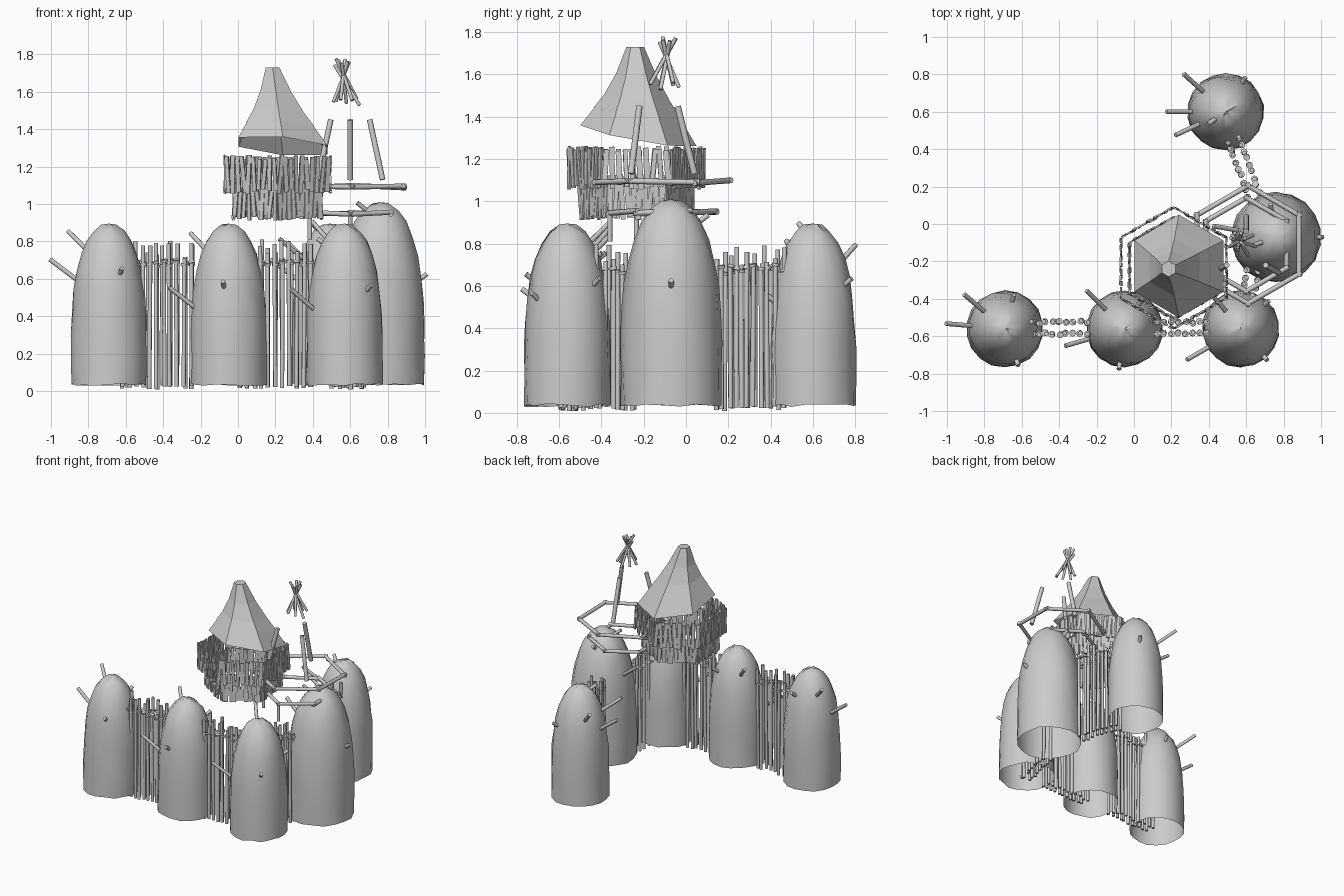
import bpy, bmesh, math, random
from mathutils import Vector, Matrix

random.seed(7)
cube = bpy.data.objects.get("Cube")
if cube:
    bpy.data.objects.remove(cube, do_unlink=True)

grey = bpy.data.materials.new("plain grey")
grey.use_nodes = True
tone = (.6, .6, .6, 1)
grey.diffuse_color = tone
grey.node_tree.nodes["Principled BSDF"].inputs["Base Color"].default_value = tone


def jitter(amount):
    return random.uniform(-amount, amount)


def finish(bm, name, smooth=False):
    mesh = bpy.data.meshes.new(name)
    bmesh.ops.recalc_face_normals(bm, faces=bm.faces)
    bm.to_mesh(mesh)
    bm.free()
    mesh.materials.append(grey)
    ob = bpy.data.objects.new(name, mesh)
    bpy.context.collection.objects.link(ob)
    if smooth:
        bpy.ops.object.select_all(action='DESELECT')
        ob.select_set(True)
        bpy.context.view_layer.objects.active = ob
        bpy.ops.object.shade_smooth_by_angle(angle=math.radians(50))


def rod(bm, start, end, radius):
    axis = end - start
    turn = axis.to_track_quat('Z', 'Y').to_matrix().to_4x4()
    place = Matrix.Translation((start + end) / 2) @ turn
    bmesh.ops.create_cone(bm, cap_ends=True, segments=8, radius1=radius, radius2=radius,
                          depth=axis.length, matrix=place)


def loft(bm, rings):
    for low, high in zip(rings, rings[1:]):
        for i in range(len(low)):
            bm.faces.new((low[i - 1], low[i], high[i], high[i - 1]))


def circle_points(centre, radius, count):
    # The first corner points to the back
    turns = [math.tau * k / count for k in range(count)]
    return [centre + radius * Vector((math.sin(a), math.cos(a), 0)) for a in turns]


# Domed towers, hollow and open underneath, with slanting pegs
FOOT = .035


def dome_width(height):
    return math.sqrt(max(0, 1 - height ** 3.7))


def tower(name, x, y, radius, top, pegs, studs):
    bm = bmesh.new()
    rise, levels, rings = top - FOOT, 10, []
    for k in range(levels):
        height = math.sin(math.pi / 2 * k / levels)
        centre = Vector((x, y, FOOT + rise * height))
        ring = []
        for p in circle_points(centre, radius * dome_width(height), 18):
            p = centre + (p - centre) * (1 + jitter(.02))
            p.z += jitter(.007)
            ring.append(bm.verts.new(p))
        rings.append(ring)
    loft(bm, rings)
    tip = bm.verts.new((x, y, top))
    last = rings[-1]
    for i in range(len(last)):
        bm.faces.new((last[i - 1], last[i], tip))
    finish(bm, name, True)

    bm = bmesh.new()
    for group, length in ((pegs, .19), (studs, .06)):
        for angle, z in group:
            a = math.radians(angle)
            out = Vector((math.cos(a), math.sin(a), 0))
            reach = radius * dome_width((z - FOOT) / rise) * .9
            start = Vector((x, y, z)) + out * reach
            rod(bm, start, start + (out + Vector((0, 0, .75))).normalized() * length, .0125)
    finish(bm, name + "_pegs", True)


FRONT, RADIUS, TOP = -.56, .205, .895
tower("left_end_tower", -.69, FRONT, RADIUS, TOP, [(140, .74), (175, .59)],
      [(75, .72), (290, .62)])
tower("middle_tower", -.05, FRONT, RADIUS, TOP, [(135, .73), (196, .44)],
      [(60, .72), (262, .55)])
tower("corner_tower", .57, FRONT, RADIUS, TOP, [(210, .43), (130, .79)],
      [(310, .53), (45, .6)])
tower("large_tower", .76, -.07, .24, 1.01, [(170, .7)], [(200, .97), (100, .9), (0, .59)])
tower("rear_tower", .49, .6, RADIUS, TOP, [(138, .68), (180, .59), (205, .7)],
      [(215, .86), (60, .6), (280, .52)])


# Palisades: double rows of thin posts with small bindings
def palisade(name, start, end, count):
    bm = bmesh.new()
    start, end = Vector(start), Vector(end)
    side = (end - start).orthogonal().normalized() * .031
    for offset in (-side, side):
        for i in range(count):
            p = (start.lerp(end, i / (count - 1)) + offset).to_3d()
            p += Vector((jitter(.006), jitter(.006), .02 + jitter(.012)))
            rod(bm, p, p + Vector((jitter(.006), jitter(.006), .72 + jitter(.06))), .0115)
            knot = p + Vector((0, 0, .655 + jitter(.015)))
            rod(bm, knot, knot + Vector((jitter(.004), jitter(.004), .014)), .018)
    finish(bm, name, True)


palisade("left_palisade", (-.62, -.555), (-.25, -.555), 11)
palisade("front_palisade", (.01, -.555), (.39, -.555), 11)
palisade("right_palisade", (.56, -.58), (.635, -.25), 9)
palisade("rear_palisade", (.64, .16), (.535, .45), 9)


# Hexagonal plank fences below the roof
def plank_ring(name, radius, middle, height):
    bm = bmesh.new()
    corners = circle_points(Vector((.212, -.235, middle)), radius, 6)
    planks = 10
    for k, b in enumerate(corners):
        a = corners[k - 1]
        turn = Matrix.Rotation(math.atan2(b.y - a.y, b.x - a.x), 4, 'Z')
        for i in range(planks):
            place = Matrix.Translation(a.lerp(b, (i + .5) / planks))
            lean = Matrix.Rotation(jitter(.1), 4, 'Y') @ Matrix.Rotation(jitter(.07), 4, 'X')
            size = Matrix.Diagonal((.024 + jitter(.004), .009, height + jitter(.025), 1))
            bmesh.ops.create_cube(bm, size=1, matrix=place @ turn @ lean @ size)
    finish(bm, name)


plank_ring("upper_plank_fence", .325, 1.158, .185)
plank_ring("lower_plank_fence", .272, 1.022, .195)

# Leaning hexagonal roof: flared cone over a wider skirt
EAVE, PEAK = Vector((.24, -.225, 1.31)), Vector((.185, -.24, 1.73))


def roof(name, levels, capped):
    bm = bmesh.new()
    rings = []
    for t, radius in levels:
        centre = EAVE.lerp(PEAK, t)
        ring = []
        for p in circle_points(centre, radius, 6):
            p.z -= (1 - t) * (p - centre).dot(Vector((.09, .18, 0)))
            ring.append(bm.verts.new(p))
        rings.append(ring)
    loft(bm, rings)
    if capped:
        bm.faces.new(rings[-1])
    finish(bm, name)


roof("roof_skirt", [(0, .275), (.3, .19)], False)
roof("roof_cone", [(.25, .208), (.43, .155), (.69, .095), (1, .042)], True)

# Hexagonal beam frames beside the roof, joined by struts
bm = bmesh.new()
lower = circle_points(Vector((.6, -.11, .95)), .25, 6)
upper = circle_points(Vector((.61, -.11, 1.093)), .315, 6)
for corners in (lower, upper):
    for k, b in enumerate(corners):
        a = corners[k - 1]
        overhang = (b - a) * .05 + Vector((0, 0, jitter(.008)))
        rod(bm, a - overhang, b + overhang, .0135)
for corner in lower[3:5]:
    rod(bm, corner - Vector((0, 0, .14)), corner, .012)
finish(bm, "beam_frames", True)

# Tripod of slanted poles
bm = bmesh.new()
hub = Vector((.6, -.16, 1.13))
feet, heads = circle_points(hub, .2, 3), circle_points(hub + Vector((0, 0, .32)), .12, 3)
for foot, head in zip(feet, heads):
    rod(bm, foot, head, .0155)
finish(bm, "slanted_poles", True)

# Crossed bundle of sticks above the poles
bm = bmesh.new()
feet = circle_points(Vector((.58, -.105, 1.545)), .072, 7)
heads = circle_points(Vector((.555, -.085, 1.76)), -.04, 7)
for foot, head in zip(feet, heads):
    shift = Vector((0, 0, jitter(.017)))
    rod(bm, foot + shift, head + shift, .0095)
finish(bm, "crossed_sticks", True)
